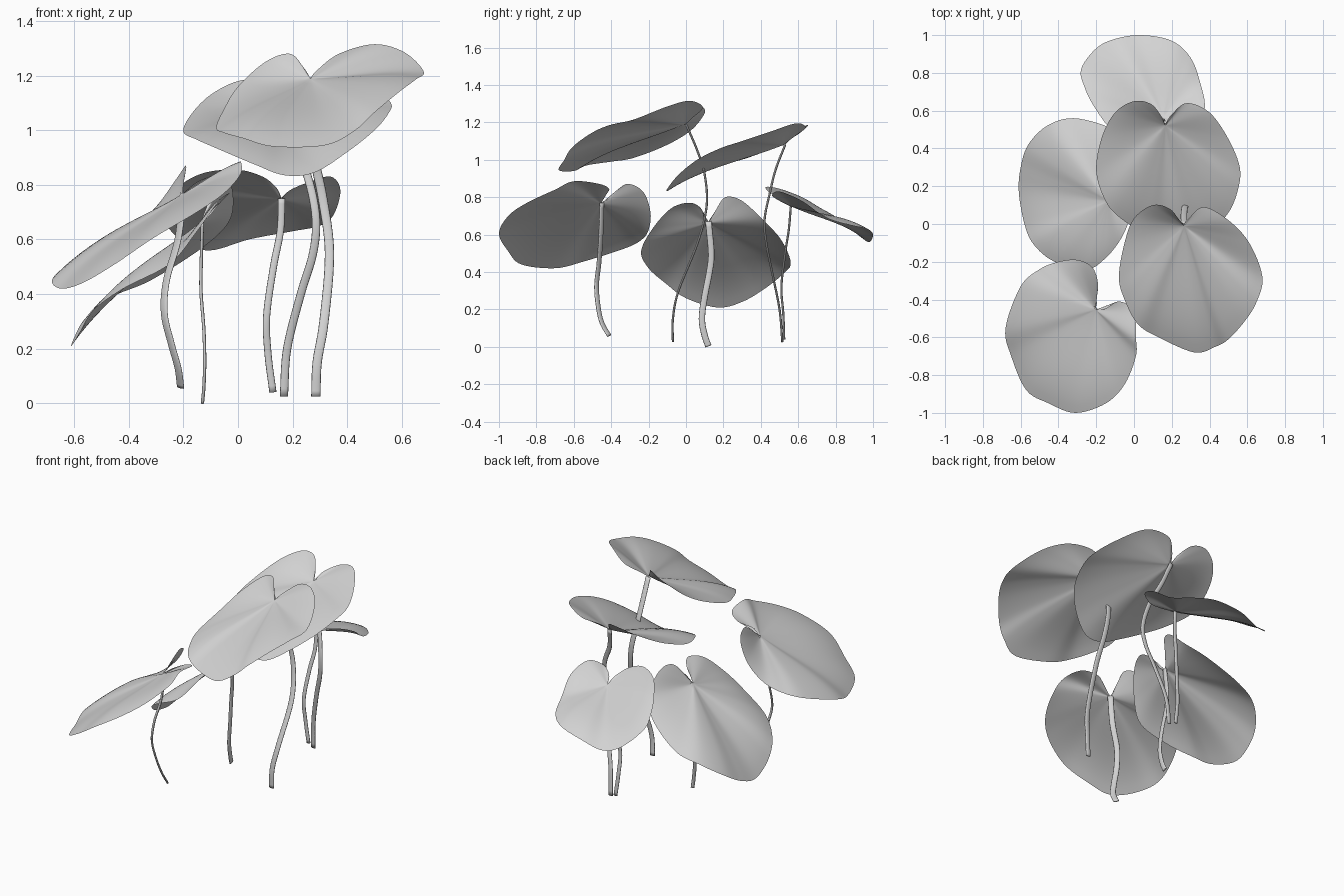
import bpy, bmesh
from math import sin, cos, pi
from mathutils import Vector

cube = bpy.data.objects.get("Cube")
if cube:
    bpy.data.objects.remove(cube, do_unlink=True)

GREY = (0.65, 0.65, 0.65, 1)
mat = bpy.data.materials.new("pale grey")
mat.use_nodes = True
mat.diffuse_color = GREY
mat.node_tree.nodes["Principled BSDF"].inputs["Base Color"].default_value = GREY


def smooth_path(points, steps):
    """Open Catmull-Rom path through the points."""
    p = [Vector(q) for q in points]
    p = [2 * p[0] - p[1]] + p + [2 * p[-1] - p[-2]]
    path = []
    for a, b, c, d in zip(p, p[1:], p[2:], p[3:]):
        for i in range(steps):
            t = i / steps
            path.append(0.5 * (2 * b + (c - a) * t + (2 * a - 5 * b + 4 * c - d) * t ** 2
                               + (3 * b - a - 3 * c + d) * t ** 3))
    return path + [p[-2]]


def finish(name, bm):
    mesh = bpy.data.meshes.new(name)
    bm.to_mesh(mesh)
    bm.free()
    mesh.materials.append(mat)
    mesh.shade_smooth()
    bpy.context.collection.objects.link(bpy.data.objects.new(name, mesh))


def leaf(name, notch, rim, bulge=0.02, rings=14):
    """Blade fanned out from beside the notch to its rim, swelling a little towards the tip."""
    edge = smooth_path([notch] + rim + [notch], 6)[:-1]
    hub = Vector(notch).lerp(sum(edge, Vector()) / len(edge), 0.05)
    normal = Vector()
    for a, b in zip(edge, edge[1:] + edge[:1]):
        normal += (a - hub).cross(b - hub)
    normal.normalize()
    if normal.z < 0:
        normal.negate()
    bm = bmesh.new()
    centre = bm.verts.new(hub)
    spokes = []
    for k, e in enumerate(edge):
        tipward = sin(pi * k / len(edge)) ** 2
        spoke = []
        for j in range(1, rings + 1):
            r = j / rings
            swell = bulge * tipward * 6.75 * r * r * (1 - r)
            spoke.append(bm.verts.new(hub.lerp(e, r) + normal * swell))
        spokes.append(spoke)
    for s, t in zip(spokes, spokes[1:] + spokes[:1]):
        bm.faces.new((centre, s[0], t[0]))
        for j in range(rings - 1):
            bm.faces.new((s[j], s[j + 1], t[j + 1], t[j]))
    bm.normal_update()
    if sum(f.normal.z for f in bm.faces) < 0:
        bmesh.ops.reverse_faces(bm, faces=bm.faces)
    finish(name, bm)


def stem(name, points, across, half_width=0.017, half_depth=0.006, sides=12):
    """Flattened stalk swept along a path; across is its wide direction."""
    path = smooth_path(points, 6)
    bm = bmesh.new()
    loops = []
    for i, p in enumerate(path):
        tangent = (path[min(i + 1, len(path) - 1)] - path[max(i - 1, 0)]).normalized()
        wide = Vector(across)
        wide = (wide - tangent * wide.dot(tangent)).normalized()
        deep = tangent.cross(wide)
        loops.append([bm.verts.new(p + wide * half_width * cos(2 * pi * k / sides)
                                   + deep * half_depth * sin(2 * pi * k / sides))
                      for k in range(sides)])
    for a, b in zip(loops, loops[1:]):
        for k in range(sides):
            m = (k + 1) % sides
            bm.faces.new((a[k], a[m], b[m], b[k]))
    bm.faces.new(loops[0])
    bm.faces.new(loops[-1])
    bmesh.ops.recalc_face_normals(bm, faces=bm.faces)
    finish(name, bm)


# Tall front leaf
front_notch = (.265, 0, 1.19)
front_rim = [(.29, .03, 1.22), (.37, .09, 1.28), (.5, .02, 1.315), (.61, -.1, 1.285),
             (.68, -.28, 1.215), (.65, -.41, 1.185), (.59, -.51, 1.14), (.5, -.61, 1.065),
             (.43, -.65, 1), (.32, -.68, .945), (.13, -.6, .94), (.02, -.53, .97),
             (-.05, -.4, .99), (-.08, -.28, 1.01), (-.05, -.1, 1.08), (0, .03, 1.16),
             (.1, .1, 1.25), (.19, .08, 1.28), (.24, .02, 1.23)]
leaf("tall_front_leaf", front_notch, front_rim)

# Tall middle leaf, with both sides held higher than its tip
middle_notch = (.165, .53, 1.08)
middle_rim = [(.2, .58, 1.13), (.28, .64, 1.17), (.4, .59, 1.195), (.5, .45, 1.15),
              (.56, .3, 1.1), (.55, .18, 1.06), (.5, .06, 1), (.4, -.04, .92),
              (.28, -.1, .845), (.17, -.095, .835), (.06, -.05, .875), (-.07, .03, .93),
              (-.15, .12, .965), (-.2, .28, .995), (-.17, .46, 1.06), (-.1, .59, 1.13),
              (0, .65, 1.18), (.09, .635, 1.18), (.145, .57, 1.13)]
leaf("tall_middle_leaf", middle_notch, middle_rim)

# Back leaf, drooping backwards
back_notch = (.16, .56, .75)
back_rim = [(.19, .5, .78), (.26, .46, .81), (.34, .5, .83), (.375, .62, .78),
            (.35, .75, .69), (.3, .88, .65), (.2, .97, .63), (.04, 1, .6),
            (-.1, .98, .56), (-.2, .93, .59), (-.28, .82, .68), (-.26, .72, .74),
            (-.21, .62, .8), (-.12, .5, .845), (0, .43, .855), (.09, .44, .83),
            (.14, .51, .79)]
leaf("back_leaf", back_notch, back_rim)

# Right leaf, drooping to the side
right_notch = (-.13, .12, .67)
right_rim = [(-.11, .16, .73), (-.05, .21, .8), (-.02, .3, .78), (-.03, .42, .67),
             (-.13, .51, .57), (-.32, .56, .45), (-.46, .52, .39), (-.56, .42, .31),
             (-.6, .3, .24), (-.61, .17, .21), (-.58, .0, .26), (-.53, -.11, .34),
             (-.42, -.2, .42), (-.25, -.24, .51), (-.15, -.18, .63), (-.07, -.08, .74),
             (-.03, .02, .77), (-.06, .08, .74), (-.11, .1, .68)]
leaf("right_leaf", right_notch, right_rim)

# Front right leaf with uneven lobes
low_notch = (-.2, -.45, .77)
low_rim = [(-.15, -.45, .81), (-.08, -.41, .84), (0, -.46, .87), (.01, -.6, .885),
           (.01, -.7, .84), (-.05, -.85, .77), (-.15, -.95, .7), (-.31, -1, .605),
           (-.45, -.95, .51), (-.57, -.88, .44), (-.65, -.7, .42), (-.68, -.55, .455),
           (-.6, -.33, .525), (-.5, -.24, .57), (-.4, -.2, .625), (-.3, -.19, .72),
           (-.22, -.23, .83), (-.19, -.32, .87), (-.2, -.4, .8)]
leaf("front_right_leaf", low_notch, low_rim)

# Stems, from notch to foot
stem("tall_front_stem", [front_notch, (.265, .06, 1.05), (.275, .1, .92), (.31, .11, .75),
                         (.335, .06, .55), (.315, -.04, .3), (.29, -.07, .15),
                         (.285, -.07, .025)], (1, 0, 0))
stem("tall_middle_stem", [middle_notch, (.2, .48, .95), (.255, .45, .83), (.285, .42, .68),
                          (.275, .43, .55), (.23, .46, .4), (.18, .5, .2),
                          (.168, .515, .025)], (1, 0, 0), .015)
stem("back_stem", [back_notch, (.155, .55, .63), (.13, .53, .5), (.105, .51, .32),
                   (.11, .52, .18), (.128, .525, .04)], (1, 0, 0), .013)
stem("right_stem", [right_notch, (-.135, .135, .5), (-.135, .125, .4), (-.125, .1, .27),
                    (-.122, .085, .15), (-.125, .1, .06), (-.13, .12, .003)], (0, 1, 0))
stem("front_right_stem", [low_notch, (-.22, -.455, .6), (-.262, -.465, .45), (-.27, -.478, .33),
                          (-.245, -.47, .22), (-.22, -.45, .13), (-.21, -.41, .058)],
     (.7, -.7, 0))
